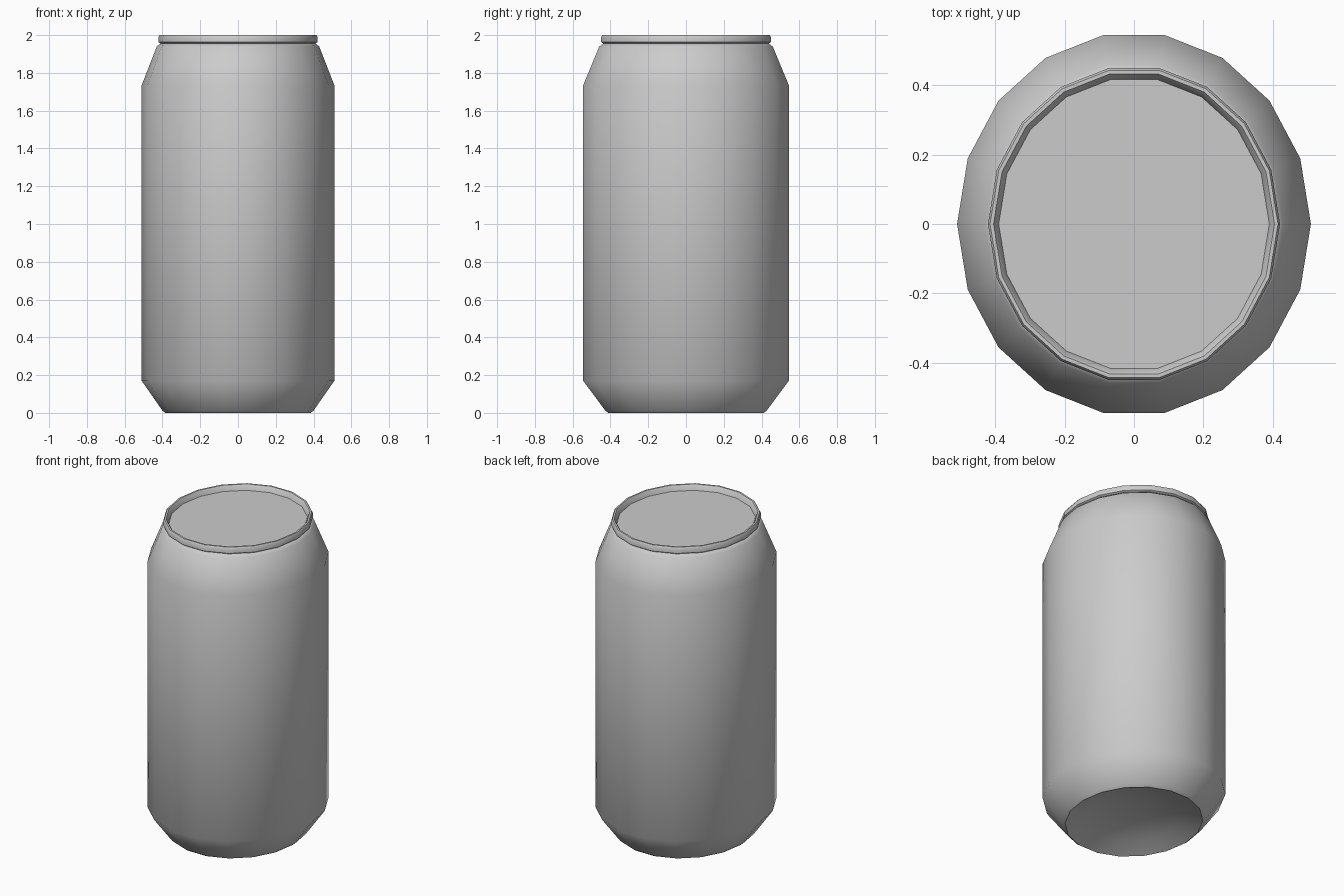
import bpy, bmesh
from math import cos, sin, tau

if "Cube" in bpy.data.objects:
    bpy.data.objects.remove(bpy.data.objects["Cube"])

SIDES = 18
Y_SCALE = 1.084  # the can is slightly wider in y than in x


def lathe(name, profile, cap_start=False, cap_end=False):
    """Spin (radius, z) pairs around z; a radius of 0 makes a pole."""
    bm = bmesh.new()
    rings = []
    for r, z in profile:
        n = SIDES if r else 1
        rings.append([bm.verts.new((r * cos(tau * i / SIDES),
                                    r * Y_SCALE * sin(tau * i / SIDES), z))
                      for i in range(n)])
    for a, b in zip(rings, rings[1:]):
        for i in range(SIDES):
            j = (i + 1) % SIDES
            if len(a) == 1:
                bm.faces.new((a[0], b[j], b[i]))
            else:
                bm.faces.new((a[i], a[j], b[j], b[i]))
    if cap_start:
        bm.faces.new(rings[0][::-1])
    if cap_end:
        bm.faces.new(rings[-1])
    bmesh.ops.recalc_face_normals(bm, faces=bm.faces)
    mesh = bpy.data.meshes.new(name)
    bm.to_mesh(mesh)
    bm.free()
    obj = bpy.data.objects.new(name, mesh)
    bpy.context.collection.objects.link(obj)
    bpy.ops.object.select_all(action='DESELECT')
    obj.select_set(True)
    bpy.context.view_layer.objects.active = obj
    bpy.ops.object.shade_smooth_by_angle(angle=0.75)
    return obj


# Body: domed underside, foot chamfer, straight wall, tapered neck
lathe("can_body", [
    (0, 0.09), (0.15, 0.077), (0.28, 0.045), (0.385, 0.0),
    (0.40, 0.012), (0.51, 0.17), (0.51, 1.735), (0.43, 1.94), (0.41, 1.955),
], cap_end=True)

# Lid: rolled rim around a slightly sunken flat disc
lathe("can_lid", [
    (0.41, 1.955), (0.421, 1.963), (0.421, 1.99), (0.415, 2.0),
    (0.405, 2.0), (0.398, 1.99), (0.39, 1.967),
], cap_start=True, cap_end=True)
